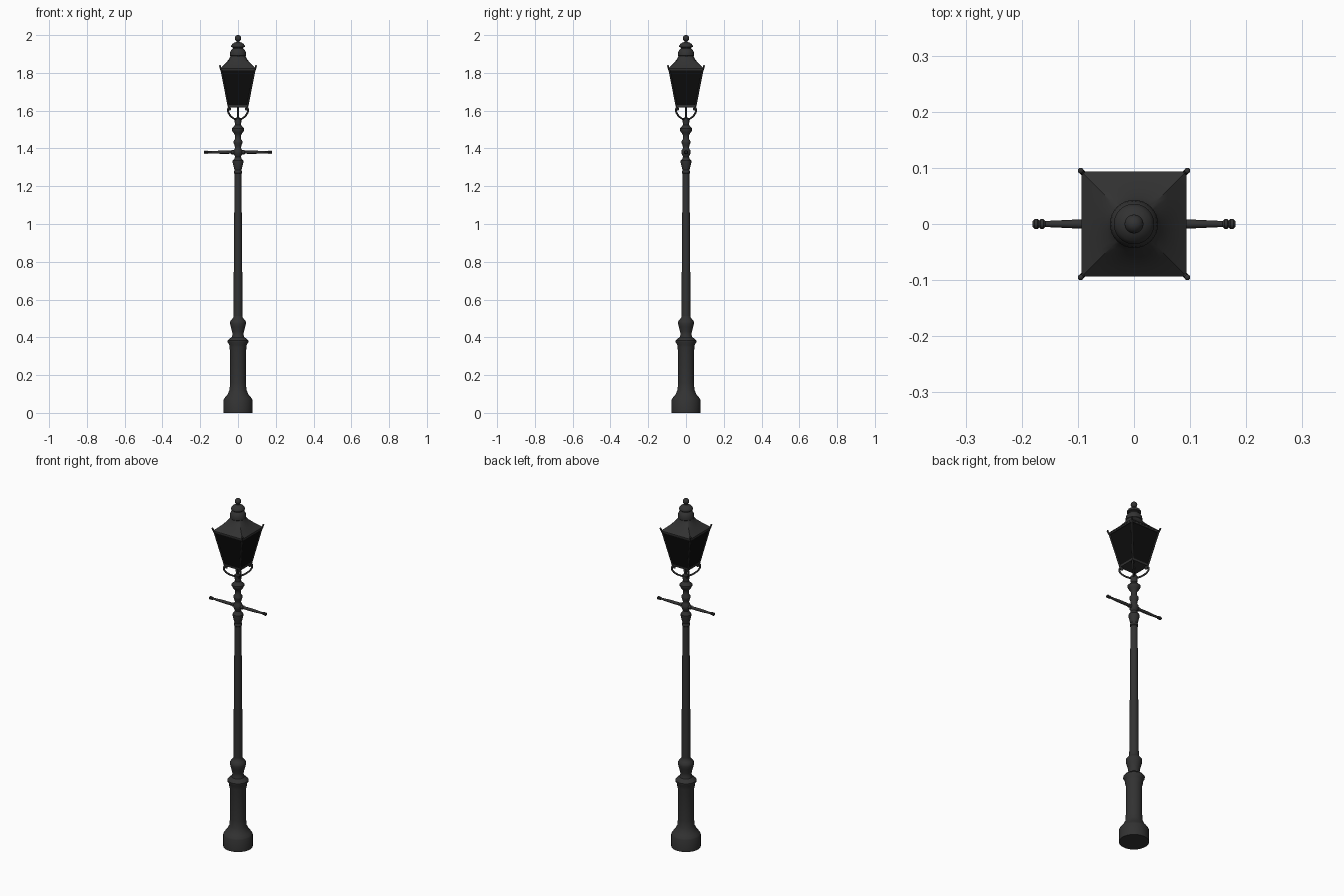
import bpy, bmesh, math
from mathutils import Vector, Matrix

if "Cube" in bpy.data.objects:
    bpy.data.objects.remove(bpy.data.objects["Cube"])


def material(name, c):
    m = bpy.data.materials.new(name)
    m.diffuse_color = (c, c, c, 1)
    m.use_nodes = True
    m.node_tree.nodes["Principled BSDF"].inputs["Base Color"].default_value = m.diffuse_color
    return m


IRON = material("dark iron", 0.032)
GLASS = material("black glass", 0.004)


def finish(name, bm, mat, angle=35):
    bmesh.ops.recalc_face_normals(bm, faces=bm.faces)
    me = bpy.data.meshes.new(name)
    bm.to_mesh(me)
    bm.free()
    ob = bpy.data.objects.new(name, me)
    bpy.context.collection.objects.link(ob)
    me.materials.append(mat)
    bpy.ops.object.select_all(action='DESELECT')
    ob.select_set(True)
    bpy.context.view_layer.objects.active = ob
    bpy.ops.object.shade_smooth_by_angle(angle=math.radians(angle))
    return ob


def loft(name, rings, mat, angle=35, matrix=None):
    """Skin a list of equal-length point rings and cap both ends."""
    bm = bmesh.new()
    loops = [[bm.verts.new(p) for p in r] for r in rings]
    n = len(loops[0])
    for a, b in zip(loops, loops[1:]):
        for i in range(n):
            j = (i + 1) % n
            bm.faces.new((a[i], a[j], b[j], b[i]))
    bm.faces.new(loops[0])
    bm.faces.new(loops[-1])
    if matrix:
        bm.transform(matrix)
    return finish(name, bm, mat, angle)


def turned(name, profile, mat=IRON, n=32, matrix=None):
    """Solid of revolution from (radius, height) pairs."""
    rings = [[(r * math.cos(2 * math.pi * i / n), r * math.sin(2 * math.pi * i / n), z)
              for i in range(n)] for r, z in profile]
    return loft(name, rings, mat, matrix=matrix)


def square(h, z):
    return [(h, h, z), (-h, h, z), (-h, -h, z), (h, -h, z)]


def rod(name, points, radius, mat=IRON, smooth=True):
    cu = bpy.data.curves.new(name, 'CURVE')
    cu.dimensions = '3D'
    cu.bevel_depth = radius
    cu.bevel_resolution = 2
    cu.use_fill_caps = True
    cu.resolution_u = 5
    sp = cu.splines.new('BEZIER' if smooth else 'POLY')
    pts = sp.bezier_points if smooth else sp.points
    pts.add(len(points) - 1)
    for p, co in zip(pts, points):
        if smooth:
            p.co = co
            p.handle_left_type = p.handle_right_type = 'AUTO'
        else:
            p.co = (*co, 1)
    cu.materials.append(mat)
    ob = bpy.data.objects.new(name, cu)
    bpy.context.collection.objects.link(ob)
    return ob


def ball(name, centre, r):
    bm = bmesh.new()
    bmesh.ops.create_uvsphere(bm, u_segments=16, v_segments=10, radius=r,
                              matrix=Matrix.Translation(centre))
    return finish(name, bm, IRON, 60)


# Pedestal with stepped foot and moulded collar
turned("pedestal", [(.077, 0), (.077, .068), (.073, .075), (.064, .088), (.055, .098),
                    (.05, .11), (.045, .12), (.042, .16), (.042, .33), (.046, .345),
                    (.046, .36), (.055, .374), (.055, .382), (.046, .392), (.034, .40),
                    (.029, .415), (.031, .43), (.038, .455), (.042, .472), (.041, .485),
                    (.033, .495), (.025, .505), (.024, .52)])

# Slim tapering shaft
turned("shaft", [(.0245, .51), (.018, 1.28)])

# Turned rings and vases at the head of the column
turned("column_head", [(.017, 1.265), (.021, 1.27), (.021, 1.28), (.018, 1.285), (.022, 1.30),
                       (.028, 1.325), (.028, 1.335), (.02, 1.345), (.016, 1.355), (.018, 1.362),
                       (.024, 1.372), (.024, 1.388), (.018, 1.398), (.016, 1.405), (.018, 1.415),
                       (.024, 1.43), (.024, 1.438), (.016, 1.45), (.015, 1.465), (.018, 1.475),
                       (.026, 1.485), (.033, 1.498), (.033, 1.506), (.024, 1.514),
                       (.016, 1.525), (.017, 1.535), (.018, 1.548), (.018, 1.56), (.008, 1.563)])

# Ladder rest: two mirrored turned arms with knobbed tips
arm = [(.011, .015), (.011, .034), (.008, .038), (.0085, .09), (.0055, .155), (.0055, .158),
       (.0085, .161), (.0085, .167), (.006, .169), (.009, .172), (.009, .177), (.005, .181)]
for side, label in ((1, "right"), (-1, "left")):
    turned("ladder_arm_" + label, arm, n=16,
           matrix=Matrix.Translation((0, 0, 1.38)) @ Matrix.Rotation(side * math.pi / 2, 4, 'Y'))

# Gas pipe rising into the lantern
rod("gas_pipe", [(0, 0, 1.55), (0, 0, 1.63)], .004, smooth=False)

# Lantern: dark panes, floor and rims
BOT, TOP, ZB, ZT = .050, .089, 1.622, 1.818
loft("lantern_panes", [square(BOT, ZB), square(TOP, ZT)], GLASS)
loft("bottom_rim", [square(BOT + .003, ZB - .004), square(BOT + .004, ZB + .007)], IRON)
loft("top_rim", [square(TOP + .002, ZT - .006), square(TOP + .005, ZT + .004)], IRON)

# Corner bars, horns and scroll brackets, one set on each diagonal
path = [(.018, 1.553), (.045, 1.565), (.068, 1.585), (.075, 1.602), (.069, 1.616),
        (.06, 1.612), (.061, 1.604)]
for sx in (1, -1):
    for sy in (1, -1):
        tag = ("right" if sx > 0 else "left") + ("_back" if sy > 0 else "_front")
        d = Vector((sx, sy, 0))
        up = Vector((0, 0, 1))
        rod("corner_bar_" + tag, [d * BOT + up * ZB, d * TOP + up * ZT], .0045, smooth=False)
        rod("horn_" + tag, [d * .088 + up * 1.812, d * .092 + up * 1.824,
                            d * .095 + up * 1.835], .0045)
        ball("horn_tip_" + tag, d * .095 + up * 1.836, .0052)
        rod("bracket_" + tag, [d.normalized() * r + up * z for r, z in path], .005)
        ball("bracket_scroll_" + tag, d.normalized() * .062 + up * 1.607, .007)


# Roof: square eaves blending in a concave sweep into a round neck
def blend_ring(h, z, t, n=48):
    ring = []
    for i in range(n):
        a = 2 * math.pi * (i + .0) / n
        c, s = math.cos(a), math.sin(a)
        k = (1 - t) / max(abs(c), abs(s)) + t
        ring.append((h * k * c, h * k * s, z))
    return ring


loft("roof", [blend_ring(*p) for p in
              ((.094, 1.818, 0), (.094, 1.824, 0), (.078, 1.838, .05), (.062, 1.855, .2),
               (.048, 1.873, .5), (.039, 1.89, 1), (.037, 1.9, 1))], IRON)

# Chimney cowl and ball finial
turned("chimney", [(.037, 1.885), (.043, 1.891), (.043, 1.899), (.041, 1.912), (.035, 1.923),
                   (.027, 1.93), (.027, 1.934), (.036, 1.937), (.036, 1.944), (.03, 1.953),
                   (.02, 1.96), (.009, 1.964), (.008, 1.972)])
ball("finial", (0, 0, 1.983), .017)
